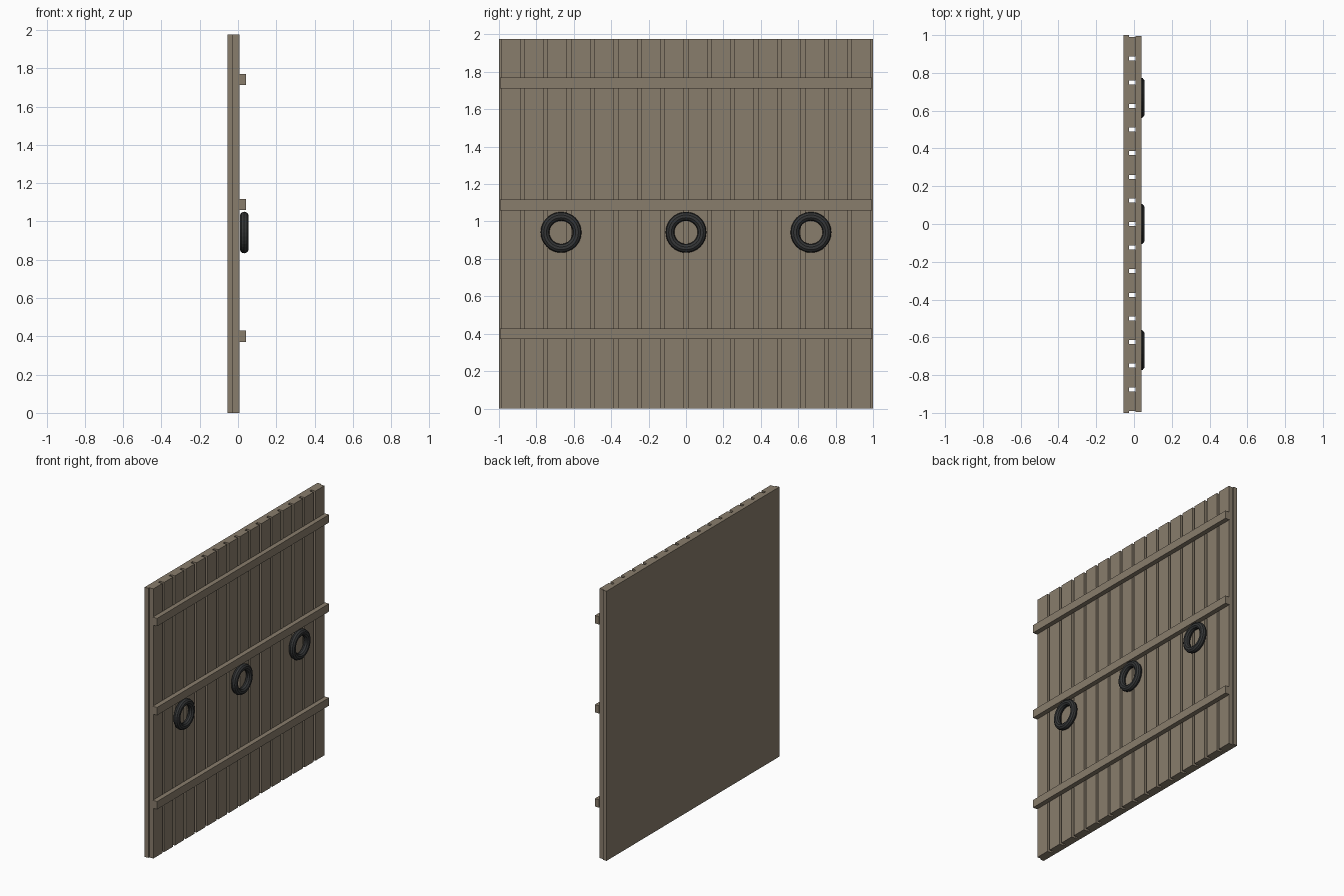
import bpy
import math

default = bpy.data.objects.get("Cube")
if default:
    bpy.data.objects.remove(default, do_unlink=True)


def make_material(name, rgb):
    mat = bpy.data.materials.new(name)
    mat.use_nodes = True
    colour = (*rgb, 1.0)
    mat.diffuse_color = colour
    mat.node_tree.nodes["Principled BSDF"].inputs["Base Color"].default_value = colour
    return mat


WOOD = make_material("weathered_wood", (0.25, 0.205, 0.15))
IRON = make_material("dark_iron", (0.035, 0.037, 0.038))


def box(name, x, y, z, mat):
    """Box spanning the given (low, high) ranges."""
    spans = (x, y, z)
    bpy.ops.mesh.primitive_cube_add(size=1)
    obj = bpy.context.object
    obj.name = name
    for v in obj.data.vertices:
        v.co = [lo + (c + 0.5) * (hi - lo) for c, (lo, hi) in zip(v.co, spans)]
    obj.data.materials.append(mat)
    return obj


HEIGHT = 1.975
BACK, SEAM, FACE, BAR_FACE = -0.056, -0.026, 0.007, 0.041

# Solid sheet behind the planks
box("backing_panel", (BACK, SEAM), (-1, 1), (0, HEIGHT), WOOD)

# Upright planks with narrow open gaps
PLANKS = 16
pitch = 2 / PLANKS
gap = 0.021
for i in range(PLANKS):
    low = -1 + i * pitch
    box(f"plank_{i + 1}", (SEAM, FACE), (low + gap / 2, low + pitch - gap / 2),
        (0, HEIGHT), WOOD)

# Horizontal battens across the planks
for name, z in (("lower", 0.40), ("middle", 1.089), ("upper", 1.741)):
    box(f"{name}_batten", (FACE, BAR_FACE), (-0.995, 0.995),
        (z - 0.029, z + 0.029), WOOD)

# Iron rings hanging against the planks
for name, y in (("right", -0.668), ("middle", 0), ("left", 0.668)):
    bpy.ops.mesh.primitive_torus_add(
        major_radius=0.0855, minor_radius=0.0235,
        major_segments=32, minor_segments=10,
        location=(0.0325, y, 0.942), rotation=(0, math.pi / 2, 0))
    ring = bpy.context.object
    ring.name = f"{name}_ring"
    ring.data.materials.append(IRON)
